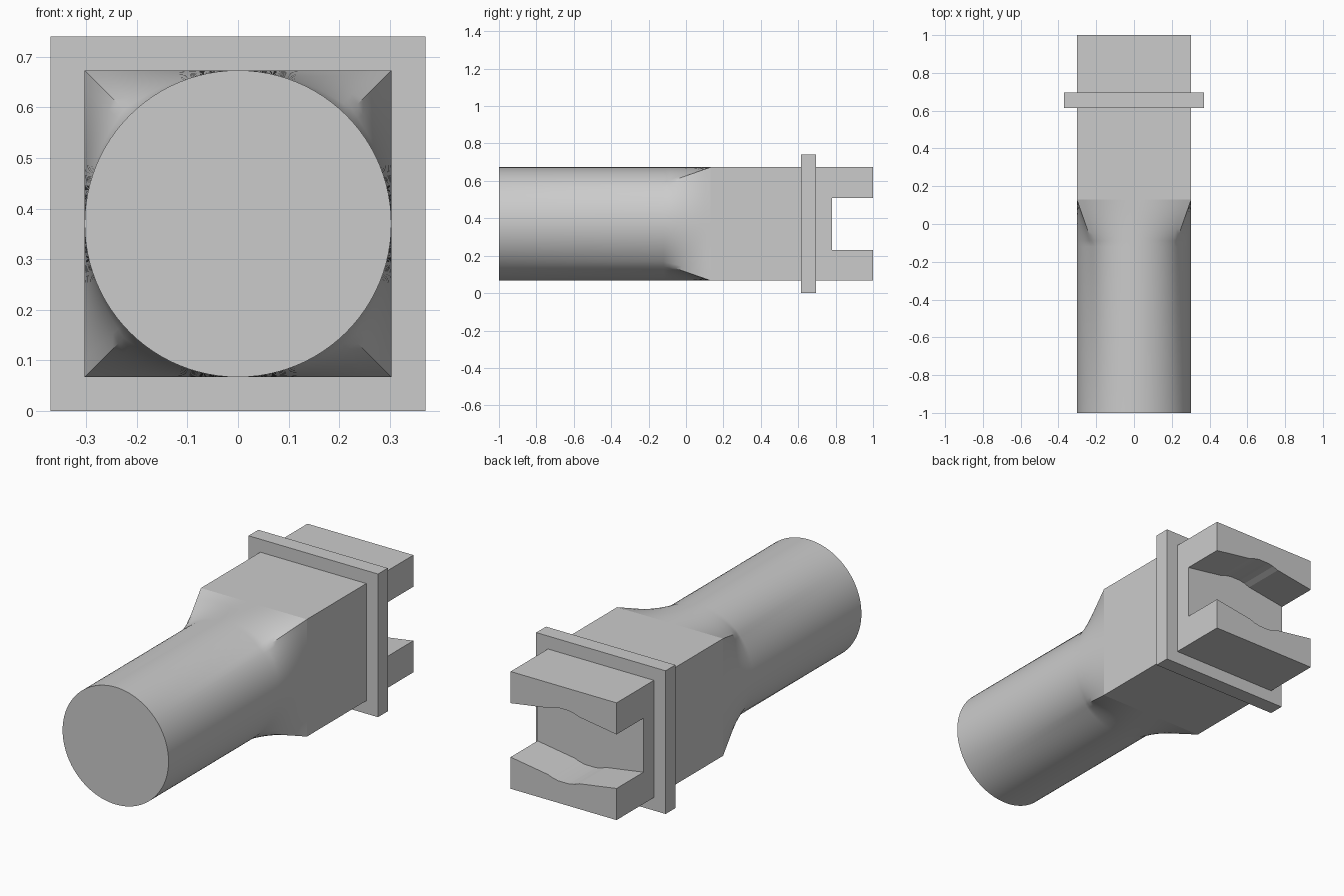
import bpy, bmesh
from math import sin, cos, pi

if "Cube" in bpy.data.objects:
    bpy.data.objects.remove(bpy.data.objects["Cube"], do_unlink=True)

R = 0.303          # tube radius and half width of the square body
MID = 0.37         # height of the centre line
SIDES = 96

grey = bpy.data.materials.new("plain_grey")
grey.use_nodes = True
COLOUR = (0.6, 0.6, 0.6, 1)
grey.diffuse_color = COLOUR
grey.node_tree.nodes["Principled BSDF"].inputs["Base Color"].default_value = COLOUR


def make_object(name, bm):
    bmesh.ops.recalc_face_normals(bm, faces=bm.faces)
    mesh = bpy.data.meshes.new(name)
    bm.to_mesh(mesh)
    bm.free()
    mesh.materials.append(grey)
    obj = bpy.data.objects.new(name, mesh)
    bpy.context.collection.objects.link(obj)
    return obj


def section(bm, y, squareness):
    """Ring that blends from a circle (0) to a square (1)."""
    ring = []
    for i in range(SIDES):
        a = 2 * pi * i / SIDES
        c, s = cos(a), sin(a)
        r = R * (1 - squareness + squareness / max(abs(c), abs(s)))
        ring.append(bm.verts.new((r * c, y, MID + r * s)))
    return ring


# Body: round tube, ruled transition, square block
START, END, STEPS = -0.12, 0.13, 8
bm = bmesh.new()
rings = [section(bm, -1, 0)]
for k in range(STEPS + 1):
    t = k / STEPS
    rings.append(section(bm, START + (END - START) * t, t))
rings.append(section(bm, 1, 1))
for a, b in zip(rings, rings[1:]):
    for i in range(SIDES):
        j = (i + 1) % SIDES
        bm.faces.new((a[i], a[j], b[j], b[i]))
bm.faces.new(rings[0])
bm.faces.new(rings[-1])
for e in bm.edges:                      # keep the block faces flat
    if all(v in rings[-2] for v in e.verts):
        e.smooth = False
body = make_object("adapter_body", bm)

# Slot cutter: opening between the jaws, deepening towards the middle
half = [(0.35, 0.133), (0.3, 0.14), (0.09, 0.172), (0.06, 0.183), (0.03, 0.189)]
upper = half + [(-x, z) for x, z in reversed(half)]
outline = upper + [(-x, -z) for x, z in upper]
bm = bmesh.new()
face = bm.faces.new([bm.verts.new((x, 0.78, MID + z)) for x, z in outline])
out = bmesh.ops.extrude_face_region(bm, geom=[face])
bmesh.ops.translate(bm, vec=(0, 0.4, 0),
                    verts=[g for g in out["geom"] if isinstance(g, bmesh.types.BMVert)])
cutter = make_object("slot_cutter", bm)
cutter.hide_render = True

bpy.context.view_layer.objects.active = body
body.select_set(True)
cutter.select_set(False)
cut = body.modifiers.new("slot", 'BOOLEAN')
cut.operation, cut.solver, cut.object = 'DIFFERENCE', 'EXACT', cutter
bpy.ops.object.modifier_apply(modifier=cut.name)
bpy.data.objects.remove(cutter, do_unlink=True)
bpy.ops.object.shade_smooth_by_angle(angle=pi / 6)

# Flange: square plate around the block
bm = bmesh.new()
bmesh.ops.create_cube(bm, size=1)
bmesh.ops.scale(bm, vec=(0.74, 0.08, 0.74), verts=bm.verts)
bmesh.ops.translate(bm, vec=(0, 0.655, MID), verts=bm.verts)
make_object("flange", bm)
